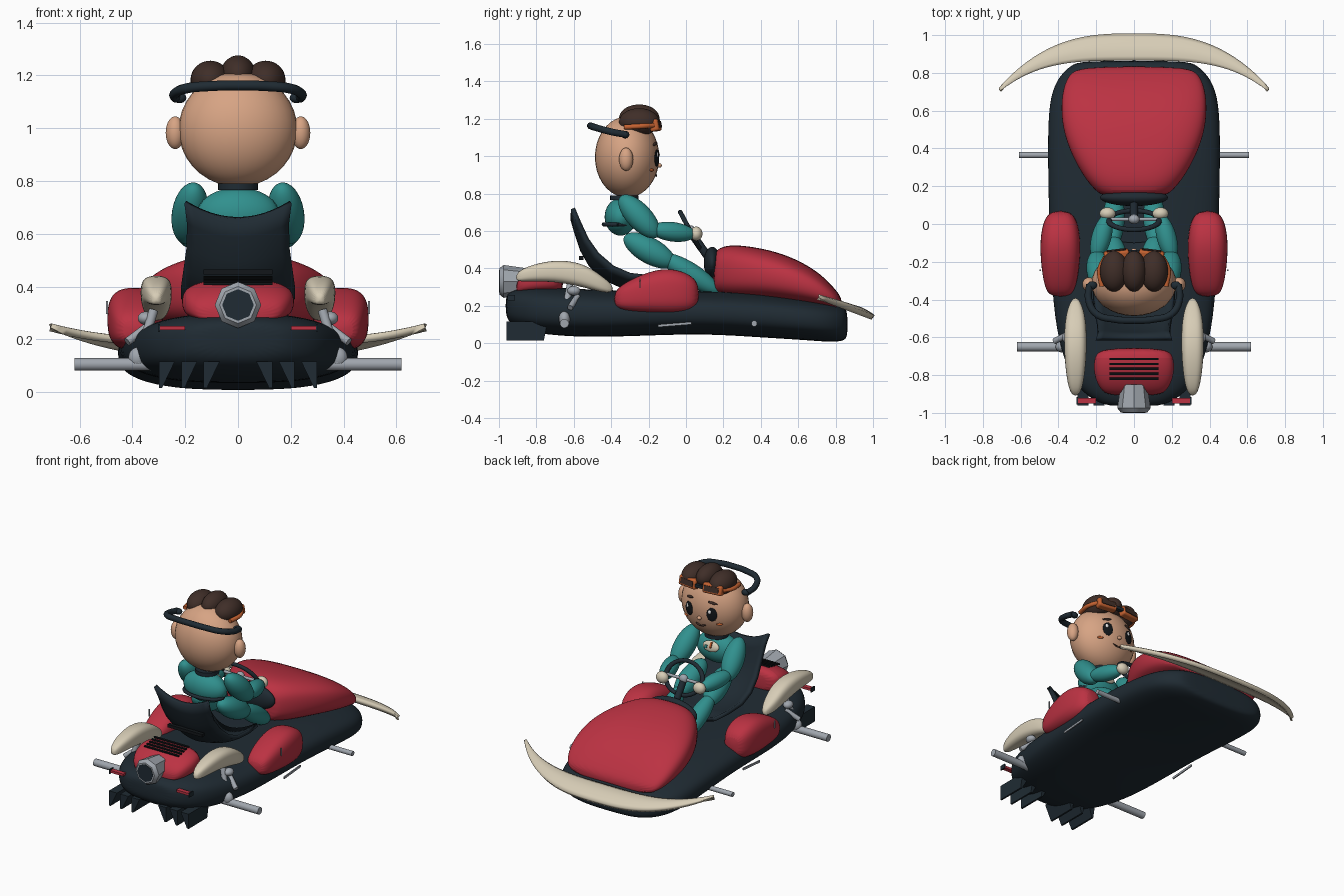
import bpy, bmesh, math
from mathutils import Vector

cube = bpy.data.objects.get("Cube")
if cube:
    bpy.data.objects.remove(cube, do_unlink=True)


def material(name, *rgb):
    m = bpy.data.materials.new(name)
    m.use_nodes = True
    m.diffuse_color = (*rgb, 1)
    m.node_tree.nodes["Principled BSDF"].inputs["Base Color"].default_value = (*rgb, 1)
    return m


RED = material("red paint", .5, .032, .055)
NAVY = material("dark navy", .014, .024, .033)
TEAL = material("teal cloth", .03, .28, .27)
CREAM = material("cream", .68, .61, .47)
SKIN = material("skin", .68, .37, .23)
BROWN = material("brown hair", .05, .027, .021)
GREY = material("grey metal", .35, .38, .42)
ORANGE = material("orange", .55, .12, .03)
BLACK = material("black", .006, .008, .01)
WHITE = material("white", .85, .85, .85)


def finish(name, mat, angle=40):
    o = bpy.context.object
    o.name = name
    o.data.materials.clear()
    o.data.materials.append(mat)
    bpy.ops.object.shade_smooth_by_angle(angle=math.radians(angle))
    return o


def link(bm, name, mat):
    bmesh.ops.recalc_face_normals(bm, faces=bm.faces)
    me = bpy.data.meshes.new(name)
    bm.to_mesh(me)
    bm.free()
    o = bpy.data.objects.new(name, me)
    bpy.context.collection.objects.link(o)
    bpy.ops.object.select_all(action='DESELECT')
    o.select_set(True)
    bpy.context.view_layer.objects.active = o
    return finish(name, mat)


def ball(name, loc, radii, mat, rot=(0, 0, 0)):
    bpy.ops.mesh.primitive_uv_sphere_add(segments=32, ring_count=18, location=loc, rotation=rot)
    bpy.context.object.scale = radii
    return finish(name, mat)


def box(name, loc, size, mat, rot=(0, 0, 0), bevel=0):
    bpy.ops.mesh.primitive_cube_add(size=1, location=loc, rotation=rot)
    o = finish(name, mat)
    o.scale = size
    if bevel:
        bpy.ops.object.transform_apply(location=False, rotation=False)
        b = o.modifiers.new("soft edges", 'BEVEL')
        b.width, b.segments = bevel, 3
    return o


def rod(name, a, b, r, mat, sides=16, r2=None):
    a, b = Vector(a), Vector(b)
    bpy.ops.mesh.primitive_cone_add(vertices=sides, radius1=r, radius2=r if r2 is None else r2,
                                    depth=(b - a).length, location=(a + b) / 2,
                                    rotation=(b - a).to_track_quat('Z', 'Y').to_euler())
    return finish(name, mat)


def limb(name, a, b, r, mat):
    a, b = Vector(a), Vector(b)
    return ball(name, (a + b) / 2, (r, r, (b - a).length / 2), mat,
                (b - a).to_track_quat('Z', 'Y').to_euler())


def tube(name, pts, r, mat):
    cu = bpy.data.curves.new(name, 'CURVE')
    cu.dimensions, cu.bevel_depth, cu.bevel_resolution = '3D', r, 3
    cu.use_fill_caps = True
    sp = cu.splines.new('BEZIER')
    sp.bezier_points.add(len(pts) - 1)
    for p, co in zip(sp.bezier_points, pts):
        p.co = co
        p.handle_left_type = p.handle_right_type = 'AUTO'
    o = bpy.data.objects.new(name, cu)
    bpy.context.collection.objects.link(o)
    bpy.ops.object.select_all(action='DESELECT')
    o.select_set(True)
    bpy.context.view_layer.objects.active = o
    bpy.ops.object.convert(target='MESH')
    return finish(name, mat)


def loft(name, sections, mat, cx=0, power=2.8, n=24):
    """Rounded body from (y, half width, low z, high z) sections."""
    bm = bmesh.new()
    rings = []
    for y, w, lo, hi in sections:
        ring = []
        for i in range(n):
            c, s = math.cos(math.tau * i / n), math.sin(math.tau * i / n)
            x = math.copysign(abs(c) ** (2 / power), c) * w
            z = math.copysign(abs(s) ** (2 / power), s) * (hi - lo) / 2
            ring.append(bm.verts.new((cx + x, y, z + (lo + hi) / 2)))
        rings.append(ring)
    for a, b in zip(rings, rings[1:]):
        for i in range(n):
            bm.faces.new((a[i], a[(i + 1) % n], b[(i + 1) % n], b[i]))
    bm.faces.new(rings[0])
    bm.faces.new(rings[-1])
    o = link(bm, name, mat)
    o.modifiers.new("smooth", 'SUBSURF').levels = 2
    return o


def sheet(name, rows, thick, mat):
    bm = bmesh.new()
    grid = [[bm.verts.new(p) for p in row] for row in rows]
    for a, b in zip(grid, grid[1:]):
        for i in range(len(a) - 1):
            bm.faces.new((a[i], a[i + 1], b[i + 1], b[i]))
    o = link(bm, name, mat)
    s = o.modifiers.new("thickness", 'SOLIDIFY')
    s.thickness, s.offset = thick, 0
    return o


# Body shell, bonnet and engine cover
loft("hull", [(-.965, .13, .15, .25), (-.94, .21, .1, .28), (-.85, .32, .06, .3), (-.7, .38, .04, .3),
              (-.5, .425, .03, .285), (-.2, .445, .04, .28), (.1, .455, .05, .28), (.4, .46, .03, .27),
              (.65, .455, .015, .24), (.77, .41, .005, .22), (.84, .34, .01, .2), (.865, .28, .03, .17)], NAVY)
loft("bonnet", [(.145, .16, .28, .47), (.17, .2, .26, .51), (.25, .27, .24, .53), (.4, .35, .23, .51),
                (.55, .39, .21, .47), (.7, .385, .19, .39), (.79, .35, .18, .3), (.835, .29, .18, .24)], RED)
loft("engine_cover", [(-.91, .13, .26, .32), (-.88, .18, .26, .37), (-.8, .215, .26, .415),
                      (-.7, .215, .26, .435), (-.655, .17, .27, .41)], RED)
for i in range(5):
    box("cover_slot", (0, -.715 - i * .026, .434 - i * .0055), (.26, .011, .009), BLACK, (.17, 0, 0))

# Curved front bumper
rows = []
for i in range(49):
    x = -.71 + 1.42 * i / 48
    t = abs(x) / .71
    inner, outer = .865 - .155 * t ** 3.5, 1 - .29 * t ** 2.8
    row = []
    for j in range(7):
        y = inner + (outer + .0005 - inner) * j / 6
        crown = .015 * math.sin(math.pi * j / 6) * (1 - t ** 4)
        row.append((x, y, .245 - .37 * (y - .71) + crown))
    rows.append(row)
sheet("front_bumper", rows, .03, CREAM)

# Exhaust nozzle
rod("exhaust_pipe", (0, -.85, .33), (0, -.975, .33), .07, GREY, 8, .088)
rod("exhaust_rim", (0, -.975, .33), (0, -.998, .33), .088, GREY, 8, .07)
rod("exhaust_hole", (0, -.99, .33), (0, -1, .33), .06, NAVY, 8)

# Paired chassis parts
for s in (-1, 1):
    loft("side_pod", [(-.385, .05, .2, .27), (-.34, .085, .17, .32), (-.2, .105, .16, .385),
                      (-.08, .108, .155, .405), (.02, .09, .165, .37), (.07, .05, .2, .32)], RED, s * .39)
    loft("rear_fender", [(-.91, .015, .33, .37), (-.86, .042, .33, .41), (-.7, .06, .33, .45),
                         (-.55, .06, .3, .43), (-.45, .045, .27, .36), (-.39, .015, .27, .31)], CREAM, s * .31)
    rod("rear_axle", (s * .3, -.65, .105), (s * .62, -.65, .105), .024, GREY)
    rod("front_axle", (s * .4, .365, .105), (s * .61, .365, .105), .016, GREY)
    rod("suspension_arm", (s * .32, -.62, .31), (s * .38, -.66, .11), .018, GREY)
    rod("suspension_link", (s * .34, -.58, .25), (s * .42, -.62, .19), .016, GREY)
    ball("suspension_joint", (s * .38, -.65, .13), (.035, .03, .04), GREY)
    ball("suspension_top", (s * .35, -.6, .28), (.03, .035, .025), GREY)
    box("tail_light", (s * .25, -.935, .243), (.1, .03, .016), RED)
    box("tail_light_end", (s * .3, -.935, .243), (.008, .04, .03), NAVY)
    box("side_plate", (s * .45, -.06, .1), (.008, .18, .014), GREY, (.08, 0, 0))
    box("pod_trim", (s * .496, -.245, .32), (.008, .006, .05), GREY)
    # Wedge fins under the tail
    for x in (.13, .215, .3):
        bm = bmesh.new()
        for z, y0, y1, w in ((.015, -.96, -.76, .012), (.115, -.96, -.74, .06)):
            for y in (y0, y1):
                for e in (-1, 0):
                    bm.verts.new((s * (x + e * w), y, z))
        bmesh.ops.convex_hull(bm, input=bm.verts)
        link(bm, "tail_fin", NAVY)

# Bucket seat
profile = [(-.605, .66, .2), (-.585, .59, .19), (-.555, .5, .19), (-.51, .42, .2),
           (-.44, .35, .21), (-.35, .31, .21), (-.22, .295, .2), (-.1, .29, .18)]
rows = []
for k, (y, z, w) in enumerate(profile):
    lift = .055 if k else .06
    rows.append([(w * u / 6, y + (.012 * k if k < 5 else .05) * (u / 6) ** 2, z + lift * (u / 6) ** 2)
                 for u in range(-6, 7)])
sheet("seat", rows, .025, NAVY)
box("seat_bar", (0, -.56, .455), (.26, .025, .02), BLACK)

# Steering
bpy.ops.mesh.primitive_torus_add(location=(0, .02, .605), rotation=(math.radians(-62), 0, 0), major_segments=40,
                                 minor_segments=10, major_radius=.107, minor_radius=.013)
bpy.context.object.scale.x = 1.25
finish("steering_wheel", NAVY)
rod("wheel_spoke", (-.13, .025, .6), (.13, .025, .6), .01, GREY)
rod("wheel_lower_spoke", (0, .02, .605), (0, .065, .515), .01, GREY)
ball("wheel_hub", (0, .025, .6), (.03, .025, .03), GREY)
rod("steering_column", (0, .02, .6), (0, .14, .43), .022, NAVY)
ball("dashboard", (0, .14, .43), (.18, .045, .085), NAVY)

# Driver body
ball("torso", (0, -.35, .675), (.155, .085, .1), TEAL)
tube("belt", [(.14 * math.cos(a), -.365 + .075 * math.sin(a), .635)
              for a in (math.tau * i / 12 for i in range(13))], .011, NAVY)
rod("collar", (0, -.33, .765), (0, -.33, .79), .075, NAVY, 32)
ball("chest_badge", (0, -.268, .71), (.06, .018, .035), CREAM, (.3, 0, 0))
box("badge_stripe", (-.01, -.253, .725), (.012, .009, .04), ORANGE, (.5, 0, 0))
box("badge_patch", (.025, -.25, .71), (.018, .009, .02), TEAL, (.2, 0, 0))
for s in (-1, 1):
    limb("upper_arm", (s * .165, -.35, .785), (s * .2, -.15, .57), .068, TEAL)
    limb("forearm", (s * .205, -.19, .61), (s * .14, .05, .58), .052, TEAL)
    ball("hand", (s * .14, .055, .585), (.042, .033, .038), CREAM)
    limb("thigh", (s * .09, -.33, .57), (s * .115, -.06, .42), .07, TEAL)
    limb("shin", (s * .115, -.13, .47), (s * .1, .18, .27), .058, TEAL)

# Head and face
HEAD, R = Vector((0, -.315, .995)), Vector((.225, .172, .217))
ball("head", HEAD, R, SKIN)


def on_face(name, x, z, w, h, mat, out=0, roll=0):
    u, v = x / R.x, (z - HEAD.z) / R.z
    y = HEAD.y + R.y * math.sqrt(1 - u * u - v * v)
    n = Vector((u / R.x, (y - HEAD.y) / R.y ** 2, v / R.z))
    pitch = math.atan2(n.z, math.hypot(n.x, n.y))
    return ball(name, (x, y + out, z), (w, .008, h), mat, (pitch, roll, -math.atan2(n.x, n.y)))


for s in (-1, 1):
    ball("ear", (s * .238, -.32, .983), (.036, .038, .062), SKIN)
    on_face("eye", s * .085, .99, .034, .046, BLACK)
    on_face("eye_shine", s * .085 + .01, 1.008, .011, .014, WHITE, .005)
    on_face("eyebrow", s * .085, 1.065, .032, .008, BROWN, 0, s * .2)
    on_face("cheek_mark", s * .125, .925, .02, .008, ORANGE)
    on_face("mouth_corner", s * .018, .898, .02, .005, BROWN, 0, -s * .35)
ball("nose", (0, -.143, .95), (.014, .014, .012), SKIN)

# Hair, goggles and headset
for x, z, w in ((-.105, 1.183, .075), (0, 1.203, .066), (.105, 1.183, .075)):
    ball("hair_lobe", (x, -.25, z), (w, .108, .073), BROWN)
for s in (-1, 1):
    box("goggle_frame", (s * .092, -.165, 1.165), (.135, .05, .065), ORANGE, (.2, 0, -s * .12), .012)
    box("goggle_lens", (s * .092, -.141, 1.17), (.1, .009, .036), BROWN, (.2, 0, -s * .12))
    tube("goggle_strap", [(s * .15, -.175, 1.165), (s * .18, -.24, 1.16), (s * .17, -.33, 1.155)], .014, ORANGE)
box("goggle_bridge", (0, -.15, 1.165), (.06, .025, .02), NAVY)
half = [(.235, -.32, 1.115), (.24, -.4, 1.13), (.2, -.475, 1.15), (.1, -.505, 1.16)]
tube("headset_band", half + [(0, -.51, 1.162)] + [(-x, y, z) for x, y, z in reversed(half)], .019, NAVY)
for s in (-1, 1):
    ball("headset_end", (s * .222, -.325, 1.115), (.026, .022, .02), NAVY)
